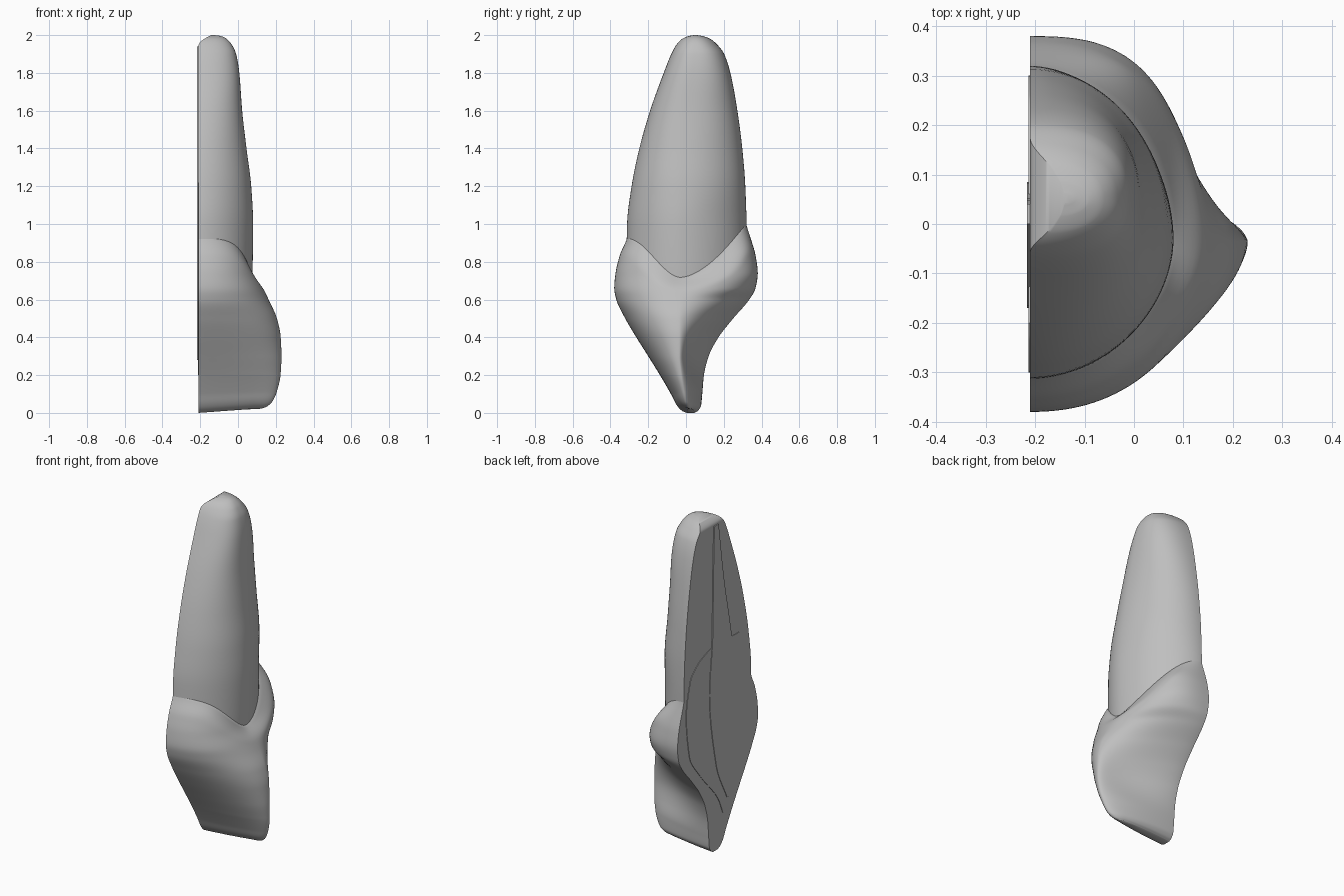
import bpy
import bmesh
import math

cube = bpy.data.objects.get("Cube")
if cube:
    bpy.data.objects.remove(cube, do_unlink=True)

CUT = -0.21      # plane of the flat lengthwise cut
STEPS = 72       # points around each half section

# Section rows: height, front y, back y, outer x, ridge y, front roundness, back roundness
ROOT = [
    (0.60, -0.31, 0.31, 0.07, -0.03, 1.9, 1.85),
    (0.80, -0.315, 0.32, 0.078, -0.03, 1.9, 1.85),
    (1.00, -0.312, 0.32, 0.08, -0.03, 1.9, 1.85),
    (1.20, -0.288, 0.314, 0.07, -0.02, 2, 2),
    (1.40, -0.247, 0.298, 0.045, -0.01, 2.1, 2.1),
    (1.60, -0.19, 0.272, 0.022, 0.01, 2.3, 2.3),
    (1.80, -0.118, 0.235, 0.007, 0.04, 2.5, 2.5),
    (1.90, -0.078, 0.202, -0.01, 0.05, 2.5, 2.5),
    (1.95, -0.05, 0.165, -0.033, 0.05, 2.4, 2.4),
    (1.98, -0.02, 0.128, -0.06, 0.05, 2.2, 2.2),
    (1.995, 0.015, 0.088, -0.09, 0.05, 2, 2),
    (2.00, 0.042, 0.06, -0.125, 0.05, 2, 2),
]
CROWN = [
    (0.00, 0.005, 0.045, 0.12, 0.02, 2.2, 2),
    (0.01, -0.02, 0.062, 0.148, 0.01, 2.2, 2),
    (0.04, -0.048, 0.08, 0.18, 0.0, 2.2, 1.8),
    (0.10, -0.08, 0.086, 0.205, -0.01, 2.1, 1.7),
    (0.20, -0.138, 0.095, 0.225, -0.025, 2, 1.6),
    (0.30, -0.20, 0.12, 0.23, -0.035, 2, 1.55),
    (0.40, -0.263, 0.172, 0.226, -0.035, 2, 1.55),
    (0.50, -0.322, 0.25, 0.206, -0.035, 2, 1.55),
    (0.60, -0.369, 0.335, 0.162, -0.03, 2.1, 1.75),
    (0.66, -0.38, 0.368, 0.135, -0.03, 2.2, 2.3),
    (0.74, -0.373, 0.38, 0.104, -0.03, 2.25, 2.8),
    (0.83, -0.352, 0.369, 0.09, -0.03, 2.2, 2.7),
    (0.93, -0.324, 0.342, 0.085, -0.03, 2, 2.3),
    (1.02, -0.315, 0.324, 0.083, -0.03, 1.9, 1.9),
]
# Plate rows: height, front y, back y
DENTIN = [(0.20, -0.055, -0.045), (0.30, -0.11, 0.0), (0.50, -0.24, 0.17),
          (0.65, -0.30, 0.27), (0.90, -0.30, 0.30), (1.10, -0.27, 0.26),
          (1.18, -0.24, 0.18), (1.22, -0.20, 0.08)]
PULP = [(0.28, -0.09, -0.08), (0.50, -0.13, 0.02), (0.95, -0.17, 0.085),
        (1.30, -0.11, 0.055), (1.60, -0.05, 0.05), (1.94, 0.0, 0.04)]


def sample(table, z):
    """Smooth interpolation of a row table without overshoot."""
    z = min(max(z, table[0][0]), table[-1][0])
    i = 0
    while i < len(table) - 2 and z > table[i + 1][0]:
        i += 1

    def secant(k, c):
        k = min(max(k, 0), len(table) - 2)
        return (table[k + 1][c] - table[k][c]) / (table[k + 1][0] - table[k][0])

    def slope(k, c):
        a, b = secant(k - 1, c), secant(k, c)
        return 2 * a * b / (a + b) if a * b > 0 else 0

    low, high = table[i], table[i + 1]
    gap = high[0] - low[0]
    t = (z - low[0]) / gap
    s = t * t * (3 - 2 * t)
    return [low[c] + (high[c] - low[c]) * s
            + gap * t * (1 - t) * ((1 - t) * slope(i, c) - t * slope(i + 1, c))
            for c in range(1, len(low))]


def section(table, z, angle, shrink=1.0):
    """Point on the half section: angle 0 is the back, pi the front."""
    front, back, outer, ridge, p_front, p_back = sample(table, z)
    c, s = math.cos(angle), max(math.sin(angle), 0)
    power = 2 / (p_back if c > 0 else p_front)
    reach = (back - ridge) if c > 0 else (front - ridge)
    return (CUT + (outer - CUT) * s ** power * shrink,
            ridge + reach * abs(c) ** power * shrink)


def levels(table, parts):
    """Heights with every table interval split evenly."""
    out = [a[0] + (b[0] - a[0]) * k / parts
           for a, b in zip(table, table[1:]) for k in range(parts)]
    return out + [table[-1][0]]


def loft(name, rings, material, angle=40):
    bm = bmesh.new()
    loops = [[bm.verts.new(p) for p in ring] for ring in rings]
    for a, b in zip(loops, loops[1:]):
        for j in range(len(a)):
            k = (j + 1) % len(a)
            bm.faces.new((a[j], a[k], b[k], b[j]))
    bm.faces.new(loops[0])
    bm.faces.new(loops[-1])
    bmesh.ops.recalc_face_normals(bm, faces=bm.faces)
    mesh = bpy.data.meshes.new(name)
    bm.to_mesh(mesh)
    bm.free()
    mesh.materials.append(material)
    obj = bpy.data.objects.new(name, mesh)
    bpy.context.collection.objects.link(obj)
    bpy.ops.object.select_all(action="DESELECT")
    obj.select_set(True)
    bpy.context.view_layer.objects.active = obj
    bpy.ops.object.shade_smooth_by_angle(angle=math.radians(angle))


grey = bpy.data.materials.new("plain_grey")
grey.use_nodes = True
grey.diffuse_color = (0.52, 0.52, 0.52, 1)
grey.node_tree.nodes["Principled BSDF"].inputs["Base Color"].default_value = grey.diffuse_color

angles = [math.pi * j / STEPS for j in range(STEPS + 1)]


# Root: tapering half body whose tip also rounds over towards the cut
def root_point(z, a):
    x, y = section(ROOT, z, a)
    lift = max(0, (z - 1.94) / 0.06) ** 2
    return x + 0.07 * lift * (1 - math.sin(a)), y, z


loft("root", [[root_point(z, a) for a in angles] for z in levels(ROOT, 6)], grey)


# Crown: scalloped upper margin that settles onto the root
def crown_point(f, a):
    c = abs(math.cos(a))
    rise = 0.29 * c ** 1.8 if a < math.pi / 2 else 0.21 * c * c * (3 - 2 * c)
    z = f * (0.72 + rise)
    x, y = section(CROWN, z, a)
    blend = max(0, (f - 0.88) / 0.12) ** 2.5
    rx, ry = section(ROOT, z, a, 0.99)
    x += (rx - x) * blend
    y += (ry - y) * blend
    # hollow on the back face, inside the marginal ridge
    if a < math.pi / 2:
        hollow = max(0, 1 - ((z - 0.36) / 0.25) ** 2) ** 2
        y -= 0.035 * hollow * math.sin(2 * a) ** 2
    z += 0.022 * min(1, (x - CUT) / 0.3) * max(0, 1 - z / 0.2)
    return x, y, z


ROWS = 84
loft("crown", [[crown_point((i / ROWS) ** 1.5, a) for a in angles]
               for i in range(ROWS + 1)], grey, 60)


# Inner layers: thin plates on the cut face
def plate(name, table, thickness):
    rings = []
    for z in levels(table, 5):
        front, back = sample(table, z)
        x = CUT - thickness
        rings.append([(CUT, front, z), (x, front, z), (x, back, z), (CUT, back, z)])
    loft(name, rings, grey, 30)


plate("dentin_layer", DENTIN, 0.003)
plate("pulp_layer", PULP, 0.006)
